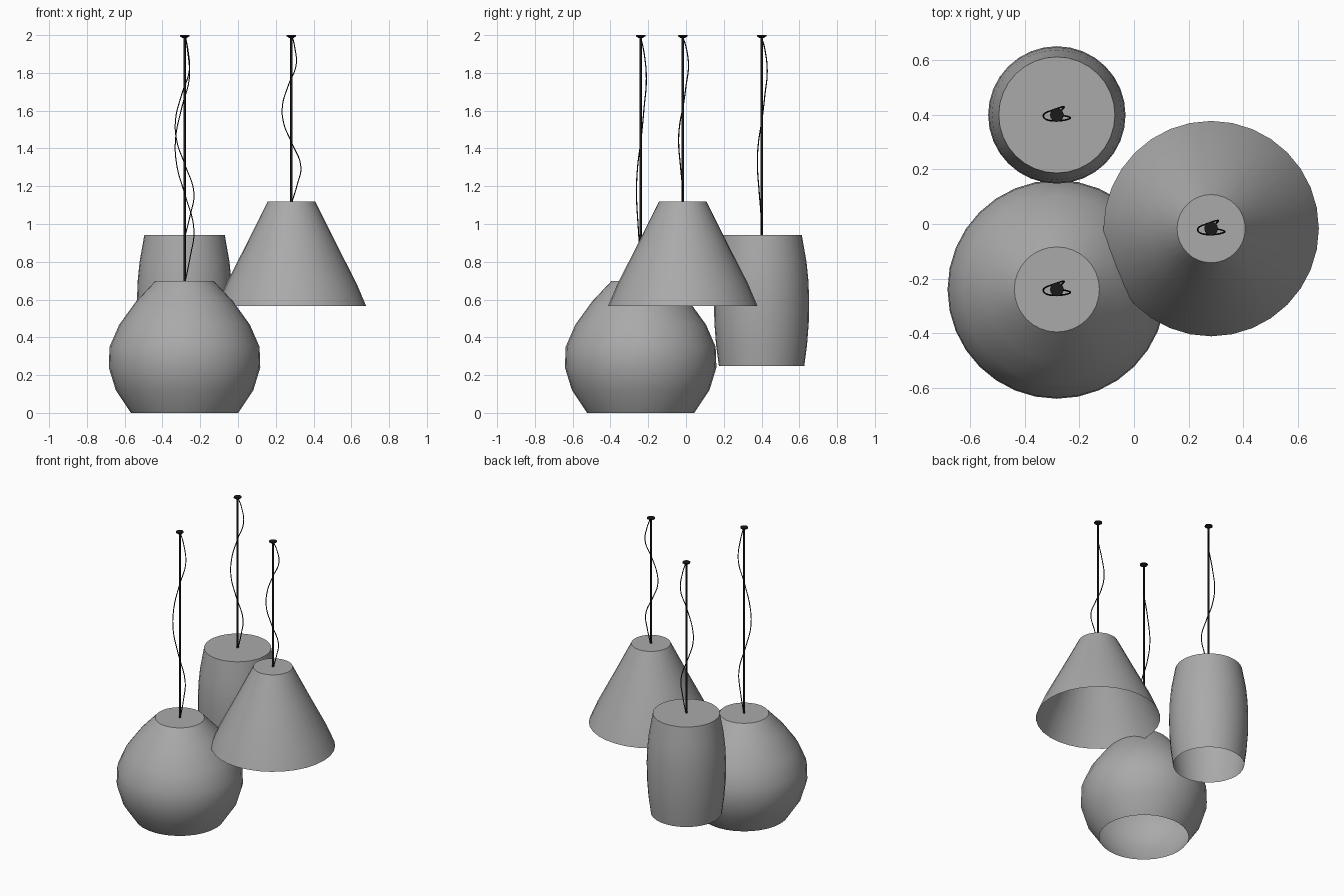
import bpy, math

cube = bpy.data.objects.get("Cube")
if cube:
    bpy.data.objects.remove(cube, do_unlink=True)


def material(name, rgb):
    mat = bpy.data.materials.new(name)
    mat.use_nodes = True
    mat.diffuse_color = (*rgb, 1)
    mat.node_tree.nodes["Principled BSDF"].inputs["Base Color"].default_value = (*rgb, 1)
    return mat


GREY = material("shade grey", (0.4, 0.4, 0.4))
BLACK = material("cord black", (0.01, 0.01, 0.01))


def lathe(name, x, y, profile, mat, sides=32, cap_bottom=False):
    """Revolve (radius, z) points, listed bottom to top, and close the top."""
    verts, faces = [], []
    for r, z in profile:
        for i in range(sides):
            a = math.tau * i / sides
            verts.append((r * math.cos(a), r * math.sin(a), z))
    for k in range(len(profile) - 1):
        for i in range(sides):
            j = (i + 1) % sides
            low, high = k * sides, (k + 1) * sides
            faces.append((low + i, low + j, high + j, high + i))
    last = (len(profile) - 1) * sides
    faces.append(tuple(range(last, last + sides)))
    if cap_bottom:
        faces.append(tuple(reversed(range(sides))))
    mesh = bpy.data.meshes.new(name)
    mesh.from_pydata(verts, [], faces)
    mesh.materials.append(mat)
    obj = bpy.data.objects.new(name, mesh)
    obj.location = (x, y, 0)
    bpy.context.collection.objects.link(obj)
    bpy.ops.object.select_all(action="DESELECT")
    obj.select_set(True)
    bpy.context.view_layer.objects.active = obj
    bpy.ops.object.shade_smooth_by_angle(angle=math.radians(35))
    return obj


# Slack cable: (fraction of drop, x offset, y offset)
SLACK = [(0, 0.005, 0), (0.06, 0.017, 0.017), (0.17, 0.025, 0.03), (0.29, -0.015, 0.018),
         (0.42, -0.048, 0.002), (0.53, -0.04, -0.016), (0.64, 0, -0.022),
         (0.79, 0.05, -0.012), (0.9, 0.03, -0.003), (1, 0.004, 0)]


def cable(name, x, y, bottom):
    curve = bpy.data.curves.new(name, "CURVE")
    curve.dimensions = "3D"
    curve.bevel_depth = 0.003
    curve.bevel_resolution = 1
    curve.resolution_u = 5
    spline = curve.splines.new("BEZIER")
    spline.bezier_points.add(len(SLACK) - 1)
    for point, (f, dx, dy) in zip(spline.bezier_points, SLACK):
        point.co = (x + dx, y + dy, 1.99 + (bottom - 1.99) * f)
        point.handle_left_type = point.handle_right_type = "AUTO"
    curve.materials.append(BLACK)
    bpy.context.collection.objects.link(bpy.data.objects.new(name, curve))


# Each pendant: name, position, shade profile from the open rim to the closed top
PENDANTS = [
    ("globe", -0.283, -0.24, [(0.284, 0), (0.364, 0.12), (0.401, 0.24), (0.397, 0.35),
                              (0.346, 0.467), (0.257, 0.59), (0.156, 0.697)]),
    ("cone", 0.283, -0.017, [(0.395, 0.567), (0.345, 0.685), (0.235, 0.9), (0.125, 1.12)]),
    ("barrel", -0.283, 0.4, [(0.226, 0.248), (0.241, 0.36), (0.25, 0.48), (0.252, 0.6),
                             (0.248, 0.7), (0.238, 0.8), (0.213, 0.942)]),
]

for name, x, y, profile in PENDANTS:
    top = profile[-1][1]
    lathe(name + "_shade", x, y, profile, GREY)
    lathe(name + "_rod", x, y, [(0.0065, top), (0.0065, 1.99)], BLACK, 12, True)
    lathe(name + "_ceiling_cap", x, y, [(0.012, 1.985), (0.025, 1.994), (0.025, 2)],
          BLACK, 16, True)
    cable(name + "_cable", x, y, top)
